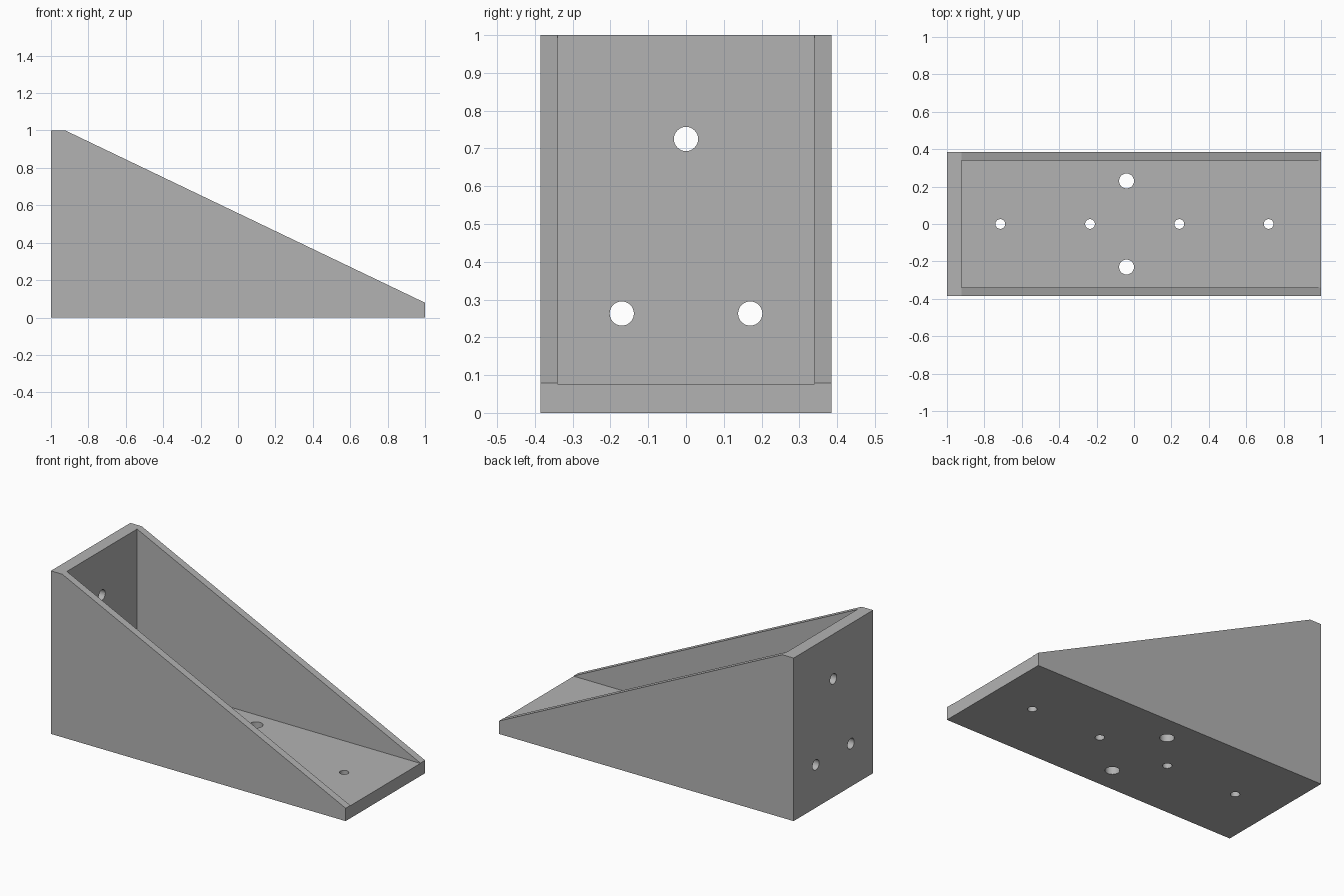
import bpy
import bmesh
from math import pi
from mathutils import Matrix, Vector

cube = bpy.data.objects.get("Cube")
if cube:
    bpy.data.objects.remove(cube, do_unlink=True)

HALF_W = 0.385      # outer half width
INNER_W = 0.34      # half width between the side walls
PLATE = 0.077       # thickness of base and back plate

grey = bpy.data.materials.new("plain grey")
grey.use_nodes = True
colour = (0.45, 0.45, 0.45, 1)
grey.diffuse_color = colour
grey.node_tree.nodes["Principled BSDF"].inputs["Base Color"].default_value = colour


def prism(name, outline, half_width):
    """Extrude an x-z outline symmetrically along y."""
    bm = bmesh.new()
    face = bm.faces.new([bm.verts.new((x, -half_width, z)) for x, z in outline])
    side = bmesh.ops.extrude_face_region(bm, geom=[face])["geom"]
    moved = [v for v in side if isinstance(v, bmesh.types.BMVert)]
    bmesh.ops.translate(bm, verts=moved, vec=(0, 2 * half_width, 0))
    bmesh.ops.recalc_face_normals(bm, faces=bm.faces)
    return add_object(name, bm)


def add_object(name, bm):
    mesh = bpy.data.meshes.new(name)
    bm.to_mesh(mesh)
    bm.free()
    mesh.materials.append(grey)
    obj = bpy.data.objects.new(name, mesh)
    bpy.context.collection.objects.link(obj)
    return obj


def drill(bm, centre, radius, along_x=False):
    turn = Matrix.Rotation(pi / 2, 4, "Y") if along_x else Matrix()
    bmesh.ops.create_cone(bm, cap_ends=True, segments=48, radius1=radius,
                          radius2=radius, depth=4 * PLATE,
                          matrix=Matrix.Translation(Vector(centre)) @ turn)


# Wedge-shaped bracket body
bracket = prism("bracket", [(-1, 0), (1, 0), (1, PLATE + 0.002),
                            (PLATE - 1, 1), (-1, 1)], HALF_W)

# Open cavity between the walls, above the base and ahead of the back plate
cavity = prism("cavity_cutter", [(PLATE - 1, PLATE), (1.2, PLATE),
                                 (1.2, 1.2), (PLATE - 1, 1.2)], INNER_W)

# Screw holes through the base and the back plate
bm = bmesh.new()
for x in (-0.715, -0.235, 0.242, 0.72):
    drill(bm, (x, 0, PLATE / 2), 0.026)
for y in (-0.23, 0.23):
    drill(bm, (-0.04, y, PLATE / 2), 0.04)
for y, z in ((0, 0.725), (-0.17, 0.263), (0.17, 0.263)):
    drill(bm, (PLATE / 2 - 1, y, z), 0.032, along_x=True)
holes = add_object("hole_cutter", bm)

for cutter in (cavity, holes):
    cutter.hide_render = True
    cut = bracket.modifiers.new(cutter.name, "BOOLEAN")
    cut.operation = "DIFFERENCE"
    cut.solver = "EXACT"
    cut.object = cutter

# Bake the cuts and drop the cutters
graph = bpy.context.evaluated_depsgraph_get()
result = bpy.data.meshes.new_from_object(bracket.evaluated_get(graph))
bracket.modifiers.clear()
bracket.data = result
for cutter in (cavity, holes):
    bpy.data.objects.remove(cutter, do_unlink=True)

# Smooth hole walls with sharp rims
bpy.ops.object.select_all(action="DESELECT")
bracket.select_set(True)
bpy.context.view_layer.objects.active = bracket
bpy.ops.object.shade_smooth_by_angle(angle=pi / 9)
